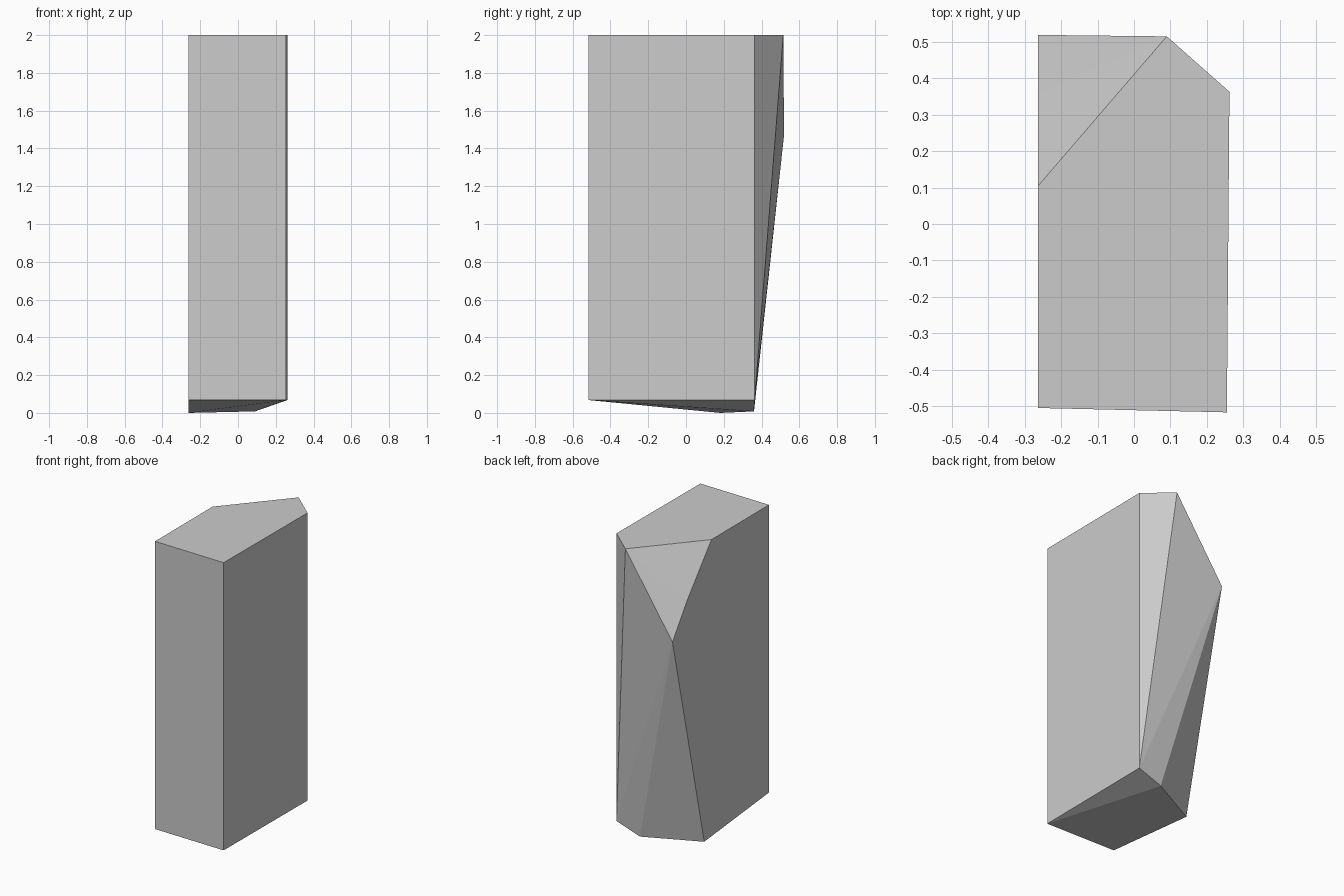
import bpy, bmesh, math

if "Cube" in bpy.data.objects:
    bpy.data.objects.remove(bpy.data.objects["Cube"])

# Upright faceted stone: the corners of a tall block with chipped back and base
outline = [(-0.263, -0.505), (0.255, -0.517), (0.262, 0.363)]
corners = [(x, y, z) for x, y in outline[:3] for z in (0.068, 2.0)]

# Back ridge: cut corner at the top, sloping shoulder, bulging rear corner
corners += [(0.09, 0.515, 2.0), (-0.263, 0.105, 2.0),
            (-0.263, 0.36, 1.695), (-0.263, 0.519, 1.47)]

# Lowest points of the chipped base
corners += [(0.09, 0.36, 0.008), (-0.263, 0.182, 0.0)]

# Wrap the corners in a convex skin and merge coplanar triangles
bm = bmesh.new()
for c in corners:
    bm.verts.new(c)
bmesh.ops.convex_hull(bm, input=bm.verts[:])
bmesh.ops.dissolve_limit(bm, angle_limit=math.radians(0.3),
                         verts=bm.verts[:], edges=bm.edges[:])
bmesh.ops.recalc_face_normals(bm, faces=bm.faces[:])

mesh = bpy.data.meshes.new("stone_pillar")
bm.to_mesh(mesh)
bm.free()
bpy.context.collection.objects.link(bpy.data.objects.new("stone_pillar", mesh))
